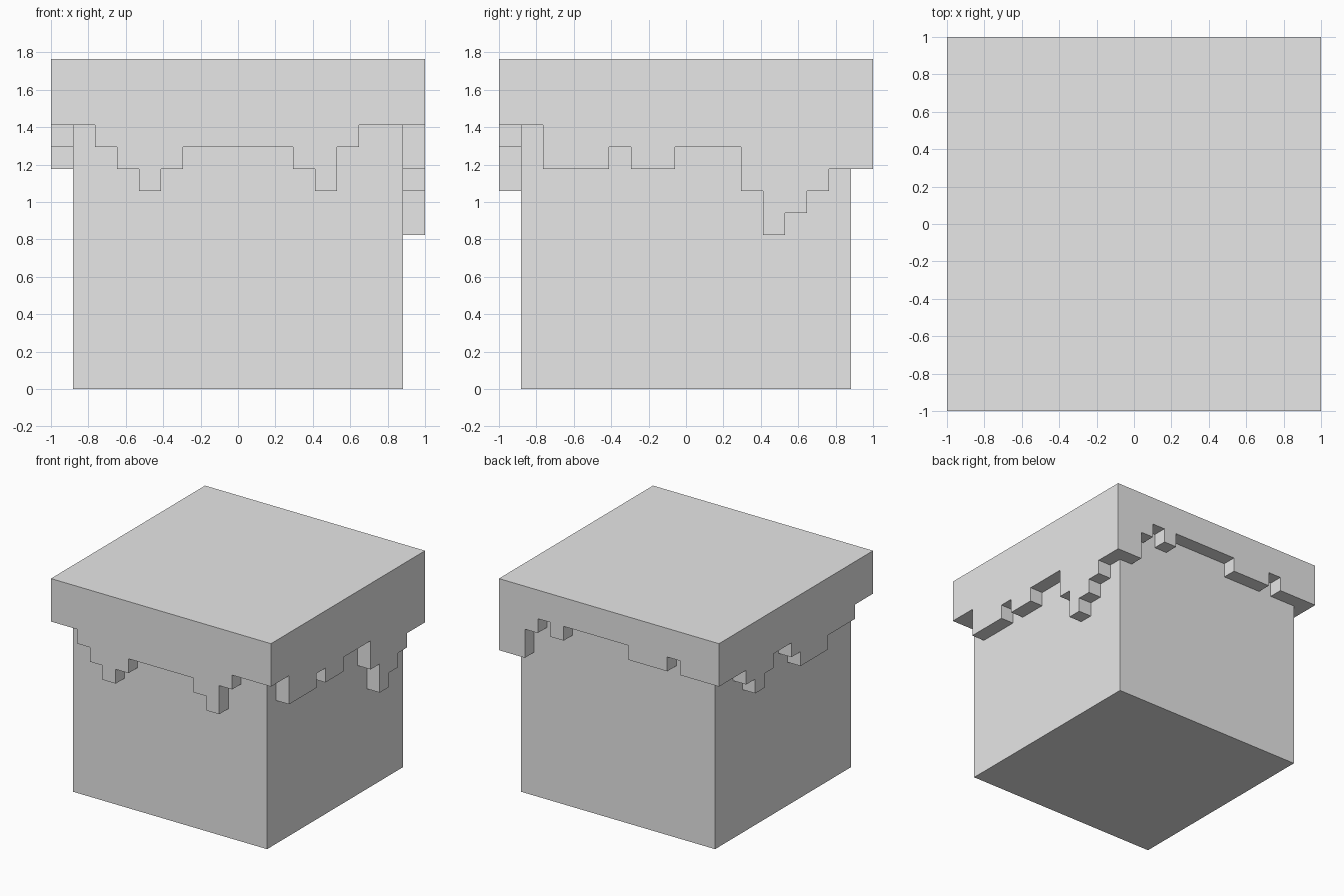
import bpy, bmesh
from math import pi
from mathutils import Matrix, Vector

if "Cube" in bpy.data.objects:
    bpy.data.objects.remove(bpy.data.objects["Cube"])

U = 2 / 17                      # one block unit
OUT, IN = 8.5, 7.5              # half widths of the lid and the body
TOP, CEILING = 15, 14

grey = bpy.data.materials.new("plain_grey")
grey.use_nodes = True
grey.diffuse_color = (0.8, 0.8, 0.8, 1)
grey.node_tree.nodes["Principled BSDF"].inputs["Base Color"].default_value = (0.8, 0.8, 0.8, 1)


def finish(name, bm):
    bmesh.ops.remove_doubles(bm, verts=bm.verts, dist=0.001)
    bmesh.ops.recalc_face_normals(bm, faces=bm.faces)
    bmesh.ops.scale(bm, vec=(U, U, U), verts=bm.verts)
    mesh = bpy.data.meshes.new(name)
    bm.to_mesh(mesh)
    bm.free()
    mesh.materials.append(grey)
    obj = bpy.data.objects.new(name, mesh)
    bpy.context.collection.objects.link(obj)


def add_face(bm, points):
    """Make a face, dropping repeated neighbouring points."""
    kept = [p for i, p in enumerate(points) if (p - points[i - 1]).length > 0.001]
    if len(kept) > 2:
        bm.faces.new([bm.verts.new(p) for p in kept])


def profile(runs):
    """Stepped lower edge from (width, height) runs, left to right."""
    t, line = -OUT, []
    for width, height in runs:
        line += [(t, height), (t + width, height)]
        t += width
    return line


def clamp(t):
    return max(-IN, min(IN, t))


# Body block
bm = bmesh.new()
bmesh.ops.create_cube(bm, size=1, matrix=Matrix.Translation((0, 0, CEILING / 2))
                      @ Matrix.Diagonal((2 * IN, 2 * IN, CEILING, 1)))
finish("body", bm)

# Stepped drips of the lid, going round from the front
sides = [
    [(2, 12), (1, 11), (1, 10), (1, 9), (1, 10), (5, 11), (1, 10), (1, 9), (1, 11), (3, 12)],
    [(2, 12), (3, 10), (1, 11), (2, 10), (3, 11), (1, 9), (1, 7), (1, 8), (1, 9), (2, 10)],
    [(2, 10), (1, 12), (1, 13), (1, 12), (5, 13), (3, 12), (1, 13), (3, 12)],
    [(3, 12), (1, 11), (1, 10), (1, 11), (2, 12), (1, 11), (3, 10), (3, 11), (2, 12)],
]
bm = bmesh.new()
for turn, runs in enumerate(sides):
    rot = Matrix.Rotation(turn * pi / 2, 3, "Z")
    line = profile(runs)
    outer = [rot @ Vector((t, -OUT, z)) for t, z in line]
    inner = [rot @ Vector((clamp(t), -IN, z)) for t, z in line]
    # outside and inside walls
    add_face(bm, outer + [rot @ Vector((s * OUT, -OUT, TOP)) for s in (1, -1)])
    add_face(bm, inner + [rot @ Vector((s * IN, -IN, CEILING)) for s in (1, -1)])
    # undersides and sides of the drips
    for i in range(len(line) - 1):
        add_face(bm, [outer[i], outer[i + 1], inner[i + 1], inner[i]])

# Lid top and ceiling
for half, z in ((OUT, TOP), (IN, CEILING)):
    add_face(bm, [Vector((x * half, y * half, z)) for x, y in ((-1, -1), (1, -1), (1, 1), (-1, 1))])
finish("dripping_lid", bm)
